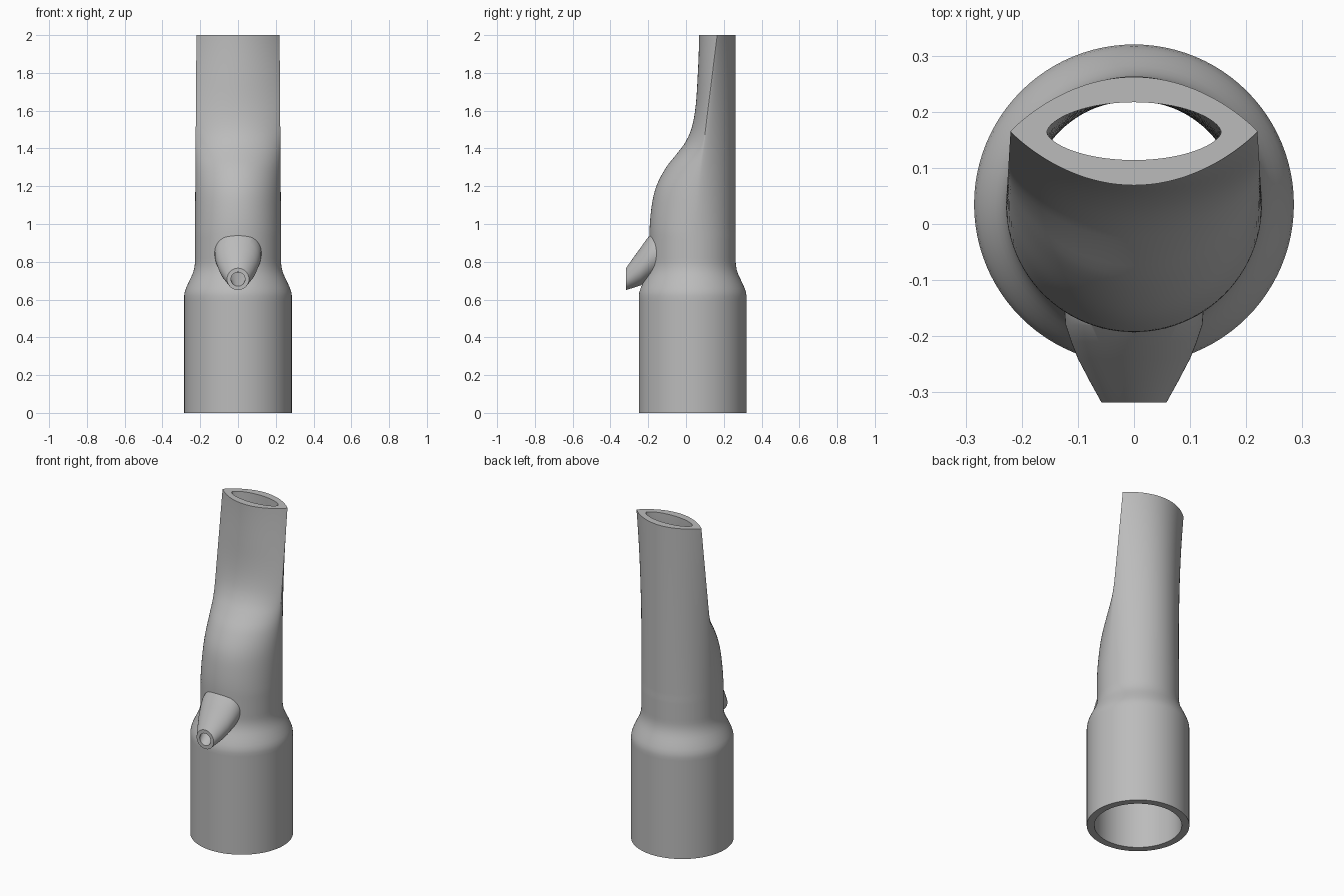
import bpy, bmesh, math

cube = bpy.data.objects.get("Cube")
if cube:
    bpy.data.objects.remove(cube, do_unlink=True)

SEG = 96
TOP = 2.0
AXIS_Y = 0.035

grey = bpy.data.materials.new("plain grey")
grey.use_nodes = True
COLOUR = (0.5, 0.5, 0.5, 1)
grey.diffuse_color = COLOUR
grey.node_tree.nodes["Principled BSDF"].inputs["Base Color"].default_value = COLOUR


def curve(keys, t):
    """Smooth interpolation through (position, value) keys."""
    if t <= keys[0][0]:
        return keys[0][1]
    if t >= keys[-1][0]:
        return keys[-1][1]

    def slope(i):
        if i in (0, len(keys) - 1):
            return 0
        (a, u), (b, v) = keys[i - 1], keys[i + 1]
        return (v - u) / (b - a)

    i = max(k for k in range(len(keys) - 1) if keys[k][0] <= t)
    (a, u), (b, v) = keys[i], keys[i + 1]
    h = b - a
    s = (t - a) / h
    s2, s3 = s * s, s * s * s
    return (u * (2 * s3 - 3 * s2 + 1) + v * (3 * s2 - 2 * s3)
            + h * slope(i) * (s3 - 2 * s2 + s) + h * slope(i + 1) * (s3 - s2))


def loft(name, rings):
    """Closed solid through a list of vertex rings."""
    bm = bmesh.new()
    loops = [[bm.verts.new(p) for p in ring] for ring in rings]
    for a, b in zip(loops, loops[1:]):
        for i in range(len(a)):
            j = (i + 1) % len(a)
            bm.faces.new((a[i], a[j], b[j], b[i]))
    bm.faces.new(loops[0][::-1])
    bm.faces.new(loops[-1])
    bmesh.ops.recalc_face_normals(bm, faces=bm.faces)
    mesh = bpy.data.meshes.new(name)
    bm.to_mesh(mesh)
    bm.free()
    mesh.materials.append(grey)
    obj = bpy.data.objects.new(name, mesh)
    bpy.context.collection.objects.link(obj)
    return obj


# Body profiles: shoulder radius and the front line that sweeps back
radius_keys = [(0.62, 0.285), (0.65, 0.279), (0.69, 0.262),
               (0.73, 0.243), (0.76, 0.233), (0.80, 0.228)]
front_keys = [(0.95, -0.193), (1.1, -0.181), (1.2, -0.157), (1.3, -0.105),
              (1.37, -0.05), (1.43, -0.005), (1.5, 0.027), (1.6, 0.048),
              (1.75, 0.06), (TOP, 0.069)]


def section(z, wall_side=0.0, wall_depth=0.0, sharp=0.85):
    """Round section low down, pointed lens at the mouth."""
    r = curve(radius_keys, z)
    up = min(1, max(0, (z - 0.95) / (TOP - 0.95)))
    mid = AXIS_Y + 0.13 * up
    width = r - 0.008 * up - wall_side
    front = r if z < 0.95 else mid - curve(front_keys, z)
    back = r if z < 0.95 else 0.262 - mid
    front, back = front - wall_depth, back - wall_depth
    flat = (front_keys[0][1] - curve(front_keys, z)) / (front_keys[0][1] - front_keys[-1][1])
    ring = []
    for k in range(SEG):
        a = 2 * math.pi * k / SEG
        s = math.sin(a)
        power = 1 + sharp * (up if s > 0 else flat)
        depth = back if s > 0 else front
        ring.append((width * math.cos(a),
                     mid + math.copysign(depth * abs(s) ** power, s), z))
    return ring


def bore_section(z, level):
    up = min(1, max(0, (z - 0.95) / (TOP - 0.95)))
    ring = section(z, 0.042 + 0.023 * up, 0.042 + 0.003 * up, 0.2)
    return [(x, y, level) for x, y, _ in ring]


def spout_ring(y, z, r, count=64):
    return [(r * math.cos(2 * math.pi * k / count), y,
             z + r * math.sin(2 * math.pi * k / count)) for k in range(count)]


heights = [0, 0.3, 0.6] + [0.62 + 0.02 * i for i in range(69)] + [TOP]
body = loft("mouthpiece_body", [section(z) for z in heights])

# Bore overshoots both ends so that it cuts cleanly
bore = loft("bore_cutter", [bore_section(0, -0.05)]
            + [bore_section(z, z) for z in heights[1:-1]]
            + [bore_section(TOP, TOP + 0.02)])

# Side spout: a slanted cone with a vertical tip and a narrow channel
spout = loft("side_spout", [spout_ring(*p) for p in (
    (-0.318, 0.708, 0.058), (-0.28, 0.741, 0.079), (-0.24, 0.775, 0.1),
    (-0.21, 0.806, 0.112), (-0.18, 0.832, 0.122), (-0.13, 0.86, 0.126))])
channel = loft("channel_cutter", [spout_ring(*p) for p in (
    (-0.34, 0.708, 0.037), (-0.318, 0.708, 0.037), (-0.24, 0.775, 0.065),
    (-0.1, 0.85, 0.08))])

# Join the spout, then hollow everything
bpy.context.view_layer.objects.active = body
for helper, operation in ((spout, 'UNION'), (bore, 'DIFFERENCE'), (channel, 'DIFFERENCE')):
    helper.hide_render = True
    mod = body.modifiers.new(helper.name, 'BOOLEAN')
    mod.operation = operation
    mod.solver = 'EXACT'
    mod.object = helper
    bpy.ops.object.modifier_apply(modifier=mod.name)
for helper in (spout, bore, channel):
    bpy.data.objects.remove(helper, do_unlink=True)

bpy.ops.object.select_all(action='DESELECT')
body.select_set(True)
bpy.ops.object.shade_smooth_by_angle(angle=math.radians(35))
